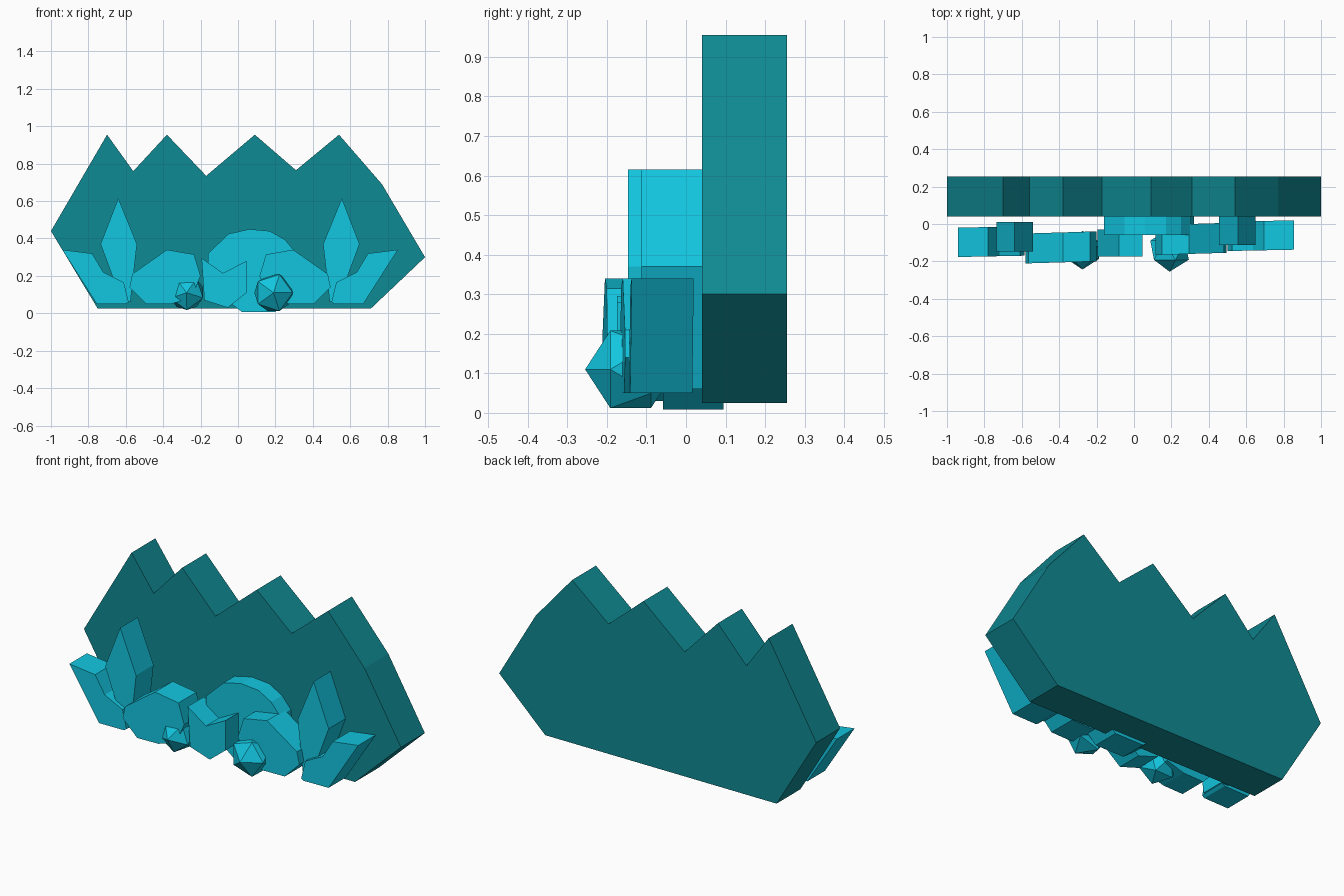
import bpy, bmesh, math
from mathutils import Matrix

if "Cube" in bpy.data.objects:
    bpy.data.objects.remove(bpy.data.objects["Cube"])


def material(name, srgb):
    m = bpy.data.materials.new(name)
    lin = [((c / 255 + 0.055) / 1.055) ** 2.4 for c in srgb]
    m.diffuse_color = (*lin, 1)
    m.use_nodes = True
    m.node_tree.nodes["Principled BSDF"].inputs["Base Color"].default_value = m.diffuse_color
    return m


DARK = material("deep teal", (15, 138, 147))
LIGHT = material("bright cyan", (18, 198, 224))


def finish(name, bm, mat):
    bmesh.ops.recalc_face_normals(bm, faces=bm.faces[:])
    me = bpy.data.meshes.new(name)
    bm.to_mesh(me)
    bm.free()
    me.materials.append(mat)
    ob = bpy.data.objects.new(name, me)
    bpy.context.collection.objects.link(ob)
    return ob


def slab(name, outline, y0, y1, mat, slope=0.0):
    """Front-view outline extruded from y0 to y1; slope skews it in plan."""
    bm = bmesh.new()
    mid = sum(p[0] for p in outline) / len(outline)
    face = bm.faces.new([bm.verts.new((x, y0 + slope * (x - mid), z)) for x, z in outline])
    ext = bmesh.ops.extrude_face_region(bm, geom=[face])
    verts = [g for g in ext["geom"] if isinstance(g, bmesh.types.BMVert)]
    bmesh.ops.translate(bm, verts=verts, vec=(0, y1 - y0, 0))
    return finish(name, bm, mat)


def pebble(name, loc, radius, spin):
    bm = bmesh.new()
    bmesh.ops.create_icosphere(bm, subdivisions=1, radius=radius)
    rot = Matrix.Rotation(spin, 4, 'Y') @ Matrix.Rotation(math.pi / 2, 4, 'X')
    bmesh.ops.transform(bm, matrix=Matrix.Translation(loc) @ rot, verts=bm.verts[:])
    return finish(name, bm, LIGHT)


# Jagged back wall
slab("back_wall", [(-1, 0.44), (-0.70, 0.955), (-0.56, 0.76), (-0.38, 0.955),
                   (-0.17, 0.735), (0.09, 0.955), (0.31, 0.765), (0.54, 0.955),
                   (0.77, 0.69), (1, 0.30), (0.71, 0.025), (-0.75, 0.025)],
     0.04, 0.255, DARK)

# Paired front pieces: outline, y range, y shift of the mirrored copy
pairs = {
    "low_leaf": ([(-0.94, 0.34), (-0.78, 0.32), (-0.72, 0.22), (-0.61, 0.165),
                  (-0.585, 0.06), (-0.60, 0.05), (-0.755, 0.05)], -0.172, -0.015, 0.03, 0.02),
    "tall_shard": ([(-0.64, 0.615), (-0.735, 0.37), (-0.62, 0.06),
                    (-0.575, 0.06), (-0.54, 0.37)], -0.147, 0.01, 0.035, 0.0),
    "boulder": ([(-0.58, 0.14), (-0.565, 0.21), (-0.38, 0.34), (-0.235, 0.315),
                 (-0.20, 0.2), (-0.25, 0.08), (-0.36, 0.05), (-0.49, 0.05)],
                -0.205, -0.045, 0.045, 0.03),
}
for name, (pts, y0, y1, shift, slope) in pairs.items():
    slab("left_" + name, pts, y0, y1, LIGHT, slope)
    slab("right_" + name, [(-0.085 - x, z) for x, z in pts], y0 + shift, y1 + shift, LIGHT, slope)

# Rounded mound against the wall
slab("centre_mound", [(0.02, 0.008), (-0.10, 0.10), (-0.16, 0.22), (-0.16, 0.32),
                      (-0.05, 0.425), (0.06, 0.45), (0.17, 0.44), (0.25, 0.395),
                      (0.305, 0.33), (0.32, 0.20), (0.28, 0.08), (0.20, 0.008)],
     -0.058, 0.095, LIGHT)

# Notched shard in front of the mound
slab("notched_shard", [(-0.195, 0.295), (-0.08, 0.215), (0.045, 0.28), (0.045, 0.11),
                       (-0.055, 0.03), (-0.18, 0.07)], -0.175, -0.03, LIGHT)

# Faceted pebbles
pebble("left_pebble", (-0.275, -0.14, 0.11), 0.103, 0.3)
pebble("right_pebble", (0.19, -0.14, 0.11), 0.115, 0.0)
